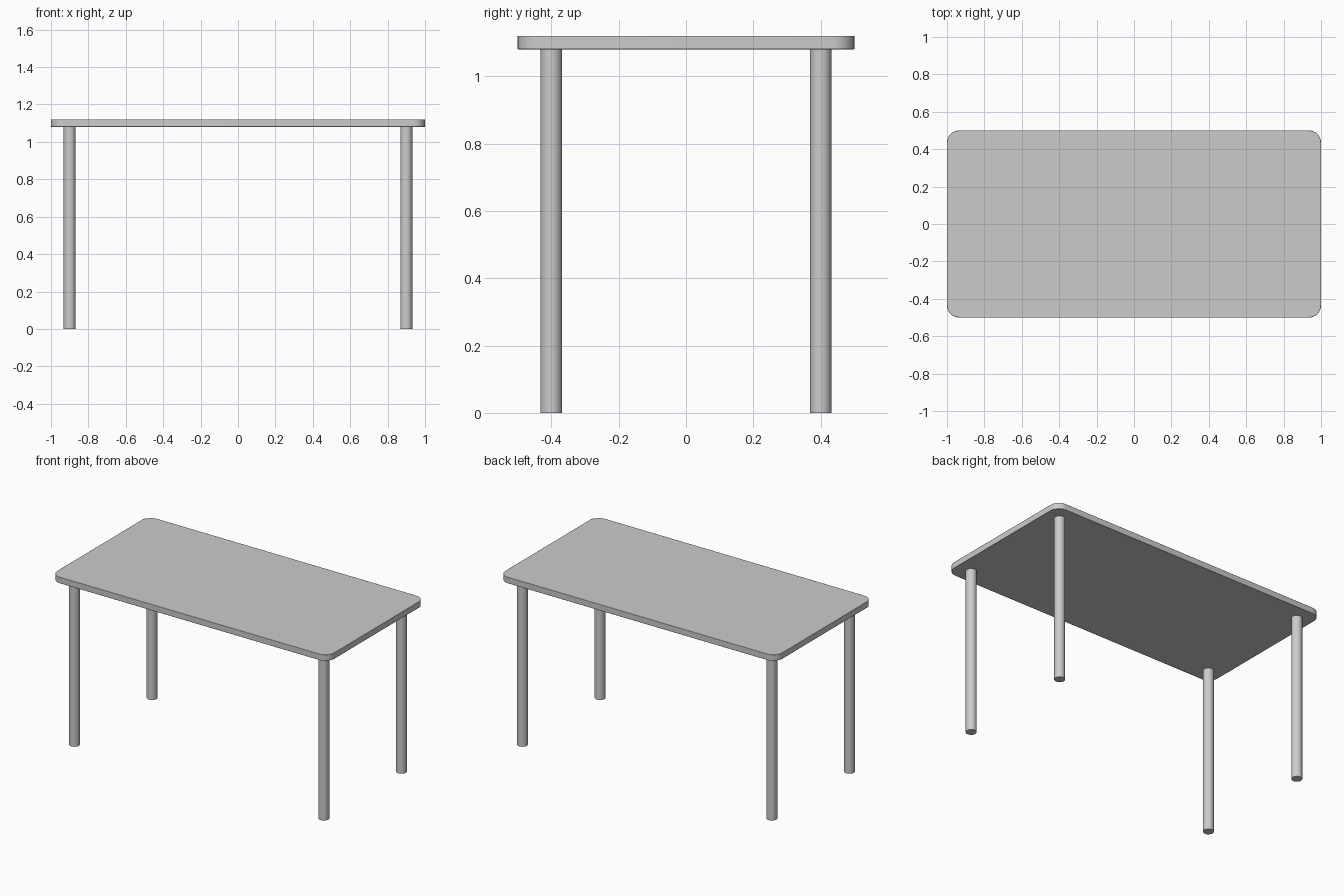
import bpy, bmesh, math

if "Cube" in bpy.data.objects:
    bpy.data.objects.remove(bpy.data.objects["Cube"])

LEG_TOP, TOP_Z = 1.08, 1.12
HALF_X, HALF_Y, CORNER = 1.0, 0.5, 0.065


def finish(name, bm):
    bmesh.ops.recalc_face_normals(bm, faces=bm.faces)
    mesh = bpy.data.meshes.new(name)
    bm.to_mesh(mesh)
    bm.free()
    obj = bpy.data.objects.new(name, mesh)
    bpy.context.collection.objects.link(obj)
    bpy.ops.object.select_all(action='DESELECT')
    obj.select_set(True)
    bpy.context.view_layer.objects.active = obj
    bpy.ops.object.shade_smooth_by_angle(angle=math.radians(35))
    return obj


# Tabletop: rounded rectangle outline extruded to a slab
bm = bmesh.new()
outline = []
for i, (sx, sy) in enumerate([(1, 1), (-1, 1), (-1, -1), (1, -1)]):
    for k in range(9):
        a = math.radians(90 * i + 90 * k / 8)
        outline.append(bm.verts.new((sx * (HALF_X - CORNER) + CORNER * math.cos(a),
                                     sy * (HALF_Y - CORNER) + CORNER * math.sin(a),
                                     LEG_TOP)))
base = bm.faces.new(outline)
result = bmesh.ops.extrude_face_region(bm, geom=[base], use_keep_orig=True)
top_verts = [g for g in result["geom"] if isinstance(g, bmesh.types.BMVert)]
bmesh.ops.translate(bm, verts=top_verts, vec=(0, 0, TOP_Z - LEG_TOP))
tabletop = finish("tabletop", bm)

# Slightly eased slab edges
bevel = tabletop.modifiers.new("eased_edges", 'BEVEL')
bevel.width = 0.002
bevel.segments = 2
bevel.limit_method = 'ANGLE'
bevel.angle_limit = math.radians(50)

# Four round legs
for end, y in (("front", -0.4), ("back", 0.4)):
    for side, x in (("left", -0.9), ("right", 0.9)):
        bm = bmesh.new()
        bmesh.ops.create_cone(bm, cap_ends=True, segments=32,
                              radius1=0.032, radius2=0.032, depth=LEG_TOP)
        leg = finish(f"{end}_{side}_leg", bm)
        leg.location = (x, y, LEG_TOP / 2)
